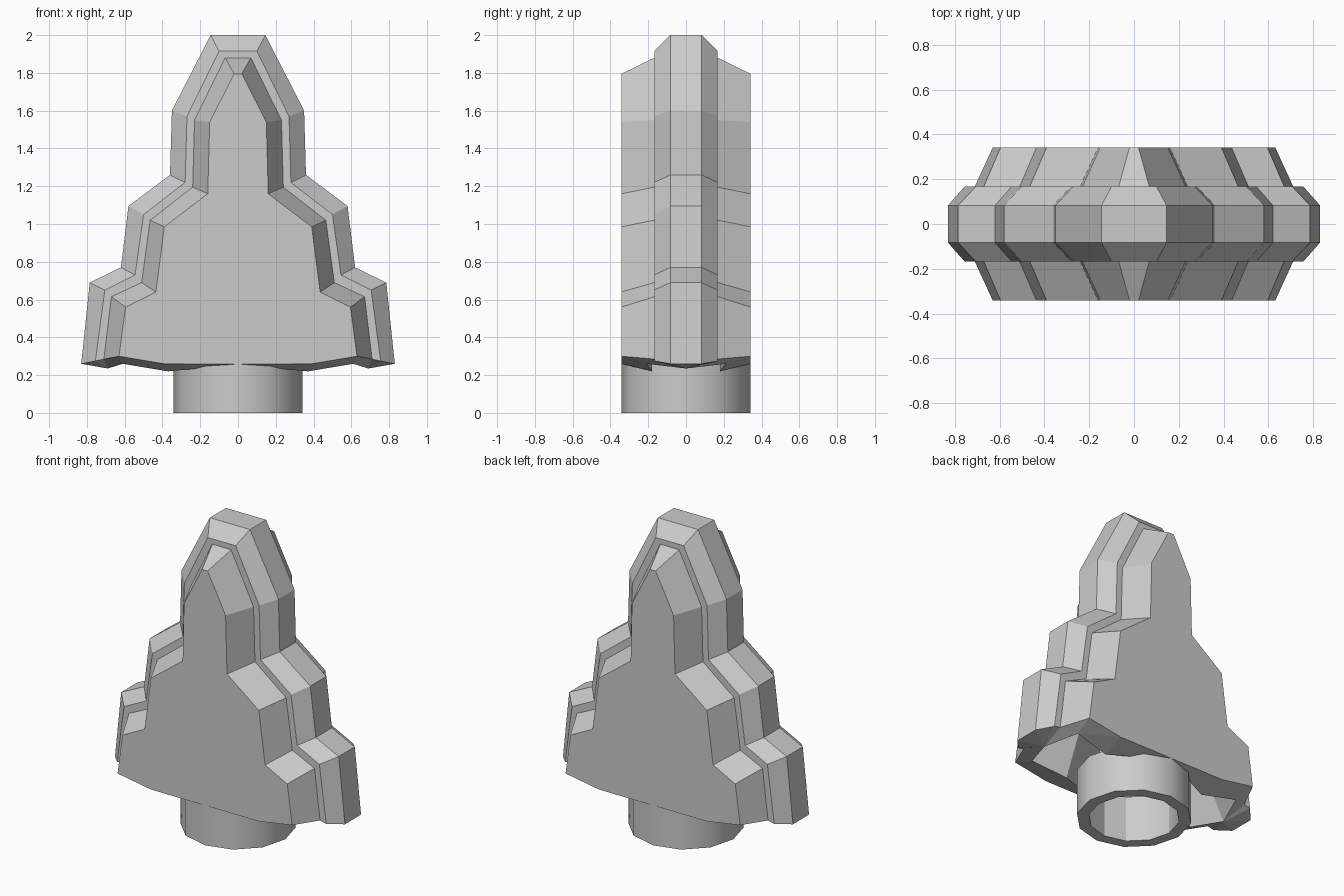
import bpy, bmesh
from mathutils import Vector

cube = bpy.data.objects.get("Cube")
if cube:
    bpy.data.objects.remove(cube, do_unlink=True)

# One plain grey for everything
grey = bpy.data.materials.new("plain_grey")
grey.use_nodes = True
color = (0.6, 0.6, 0.6, 1)
grey.diffuse_color = color
grey.node_tree.nodes["Principled BSDF"].inputs["Base Color"].default_value = color


def finish(name, bm):
    bmesh.ops.recalc_face_normals(bm, faces=bm.faces[:])
    mesh = bpy.data.meshes.new(name)
    bm.to_mesh(mesh)
    bm.free()
    mesh.materials.append(grey)
    obj = bpy.data.objects.new(name, mesh)
    bpy.context.collection.objects.link(obj)
    return obj


# Half outlines (x, z) from the bottom corner up to the peak
outer = [(.83, .26), (.785, .69), (.62, .77), (.58, 1.095), (.36, 1.26), (.35, 1.6), (.145, 2)]
bevel = [(.755, .275), (.705, .65), (.545, .73), (.5, 1.05), (.28, 1.22), (.27, 1.57), (.1, 1.915)]
step = [(.71, .285), (.67, .615), (.51, .69), (.465, 1.02), (.24, 1.195), (.23, 1.55), (.068, 1.88)]
front = [(.63, .3), (.595, .56), (.435, .64), (.39, .985), (.16, 1.16), (.15, 1.54), (.02, 1.795)]
layers = [(0, outer), (.083, outer), (.168, bevel), (.168, step), (.342, front)]

# Stepped shell: one quarter is lofted, then mirrored
bm = bmesh.new()


def row(points):
    return [bm.verts.new(p) for p in points]


def bridge(a, b):
    for i in range(len(a) - 1):
        bm.faces.new((a[i], a[i + 1], b[i + 1], b[i]))


rows = [row([(x, y, z) for x, z in line] + [(0, y, line[-1][1])]) for y, line in layers]
for a, b in zip(rows, rows[1:]):
    bridge(a, b)

# Flat face with its lower edge
low_side, low_mid = row([(.39, .342, .26), (0, .342, .26)])
bm.faces.new(rows[-1] + [low_mid, low_side])

# Underside rim between the outer edge and the cavity mouth
mouth_points = [(.69, 0, .235), (.61, .21, .26), (.37, .18, .22), (0, .33, .255)]
mouth = row(mouth_points)
end, corner, inner, mid = mouth
a0, a1, a2, a3, a4 = [r[0] for r in rows]
for face in ((a0, a1, end), (a1, a2, end), (a2, a3, end), (a3, corner, end), (a3, a4, corner),
             (a4, low_side, corner), (low_side, inner, corner), (low_side, low_mid, mid, inner)):
    bm.faces.new(face)

# Tapering cavity
previous = mouth
for sx, sy, z in ((.65, .95, .7), (.25, .9, 1.15), (.08, .85, 1.6)):
    ring = row([(p[0] * sx, p[1] * sy, z) for p in mouth_points])
    bridge(previous, ring)
    previous = ring
centre = bm.verts.new((0, 0, 1.6))
bm.faces.new(previous + [centre])

for axis in "XY":
    bmesh.ops.mirror(bm, geom=bm.verts[:] + bm.edges[:] + bm.faces[:], axis=axis, merge_dist=.0005)
bmesh.ops.remove_doubles(bm, verts=bm.verts[:], dist=.0002)
finish("stepped_shell", bm)

# Open round socket under the shell
bm = bmesh.new()
loops = []
for radius, z in ((.342, 0), (.342, .3), (.27, .3), (.27, 0)):
    loops.append(bmesh.ops.create_circle(bm, segments=12, radius=radius)["verts"])
    bmesh.ops.translate(bm, verts=loops[-1], vec=Vector((0, 0, z)))
for a, b in zip(loops, loops[1:] + loops[:1]):
    for i in range(len(a)):
        j = (i + 1) % len(a)
        bm.faces.new((a[i], a[j], b[j], b[i]))
socket = finish("socket", bm)
bpy.ops.object.select_all(action="DESELECT")
socket.select_set(True)
bpy.context.view_layer.objects.active = socket
bpy.ops.object.shade_smooth_by_angle()
